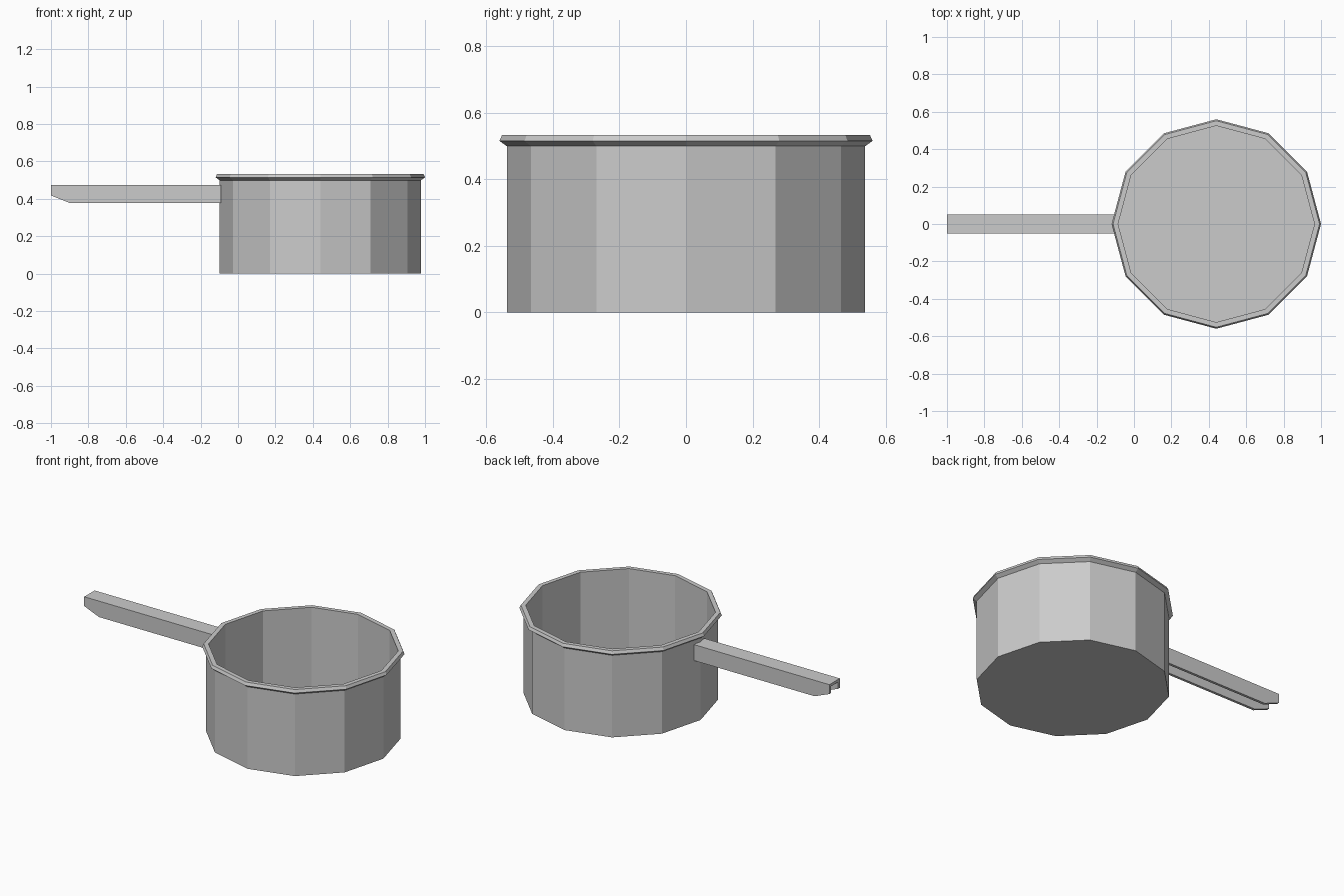
import bpy, bmesh
from math import cos, sin, pi

if "Cube" in bpy.data.objects:
    bpy.data.objects.remove(bpy.data.objects["Cube"])

CX = 0.44
SIDES = 12


def finish(name, bm):
    bmesh.ops.recalc_face_normals(bm, faces=bm.faces)
    mesh = bpy.data.meshes.new(name)
    bm.to_mesh(mesh)
    bm.free()
    ob = bpy.data.objects.new(name, mesh)
    bpy.context.collection.objects.link(ob)
    return ob


# Pot: twelve-sided lathe from outer base, over the rim, to the inner floor
profile = [(0.538, 0.0), (0.538, 0.499), (0.56, 0.515), (0.552, 0.533),
           (0.525, 0.533), (0.525, 0.015)]
bm = bmesh.new()
rings = [[bm.verts.new((CX + r * cos(2 * pi * i / SIDES),
                        r * sin(2 * pi * i / SIDES), z))
          for i in range(SIDES)] for r, z in profile]
for a, b in zip(rings, rings[1:]):
    for i in range(SIDES):
        j = (i + 1) % SIDES
        bm.faces.new((a[i], a[j], b[j], b[i]))
bm.faces.new(rings[0])
bm.faces.new(rings[-1])
finish("pot", bm)

# Handle: folded channel, open underneath, with a slanted lower tip
W, T, TOP, LOW, TIP = 0.05, 0.016, 0.475, 0.378, 0.418
X_TIP, X_CUT, X_POT = -1.0, -0.9, -0.09


def channel(x, low):
    section = [(-W, TOP), (W, TOP), (W, low), (W - T, low),
               (W - T, TOP - T), (T - W, TOP - T), (T - W, low), (-W, low)]
    return [bm.verts.new((x, y, z)) for y, z in section]


bm = bmesh.new()
loops = [channel(X_TIP, TIP), channel(X_CUT, LOW), channel(X_POT, LOW)]
for a, b in zip(loops, loops[1:]):
    for i in range(8):
        j = (i + 1) % 8
        bm.faces.new((a[i], a[j], b[j], b[i]))
bm.faces.new(loops[0])
bm.faces.new(loops[-1])
finish("handle", bm)
